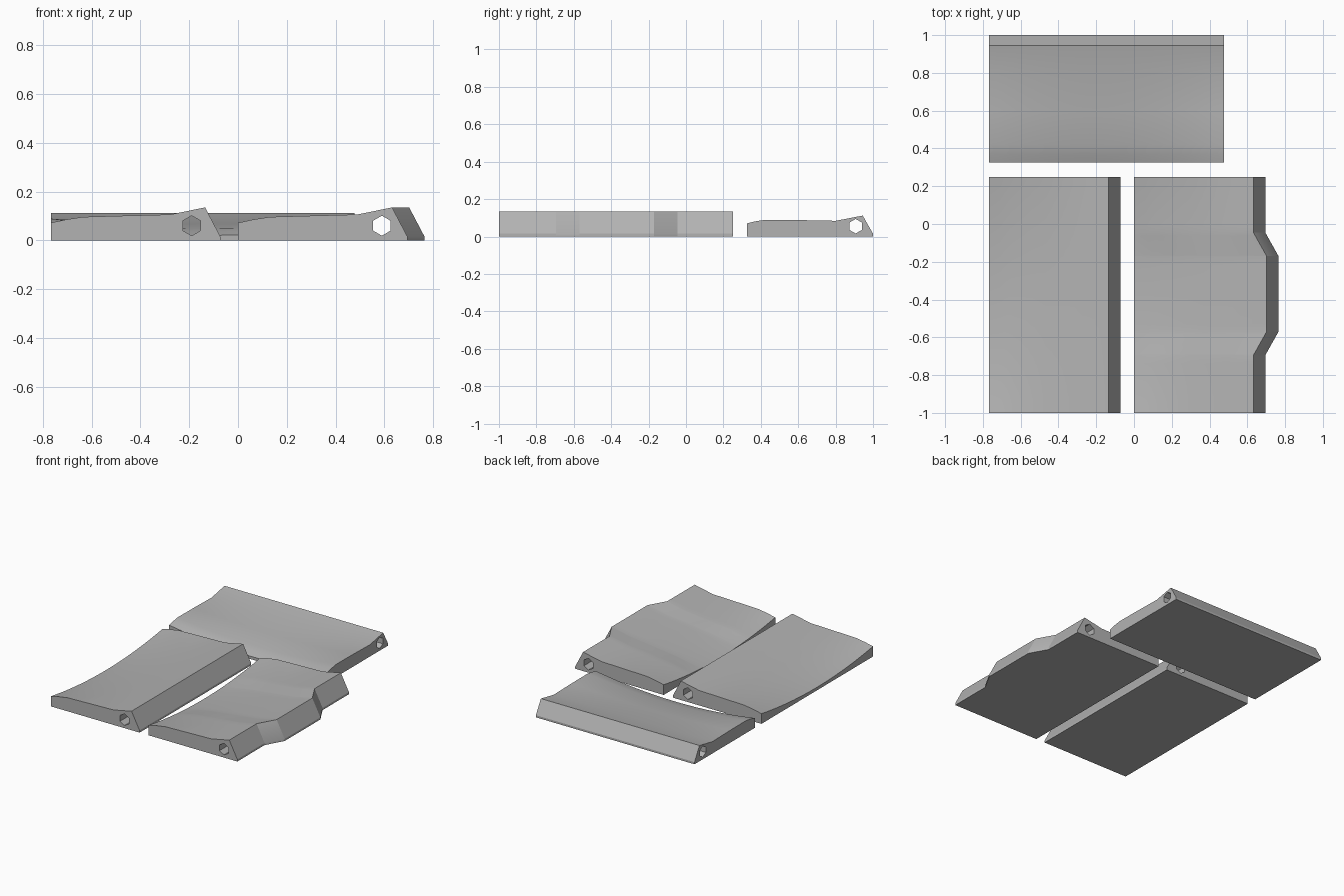
import bpy, bmesh, math

cube = bpy.data.objects.get("Cube")
if cube:
    bpy.data.objects.remove(cube, do_unlink=True)

grey = bpy.data.materials.new("plain grey")
grey.use_nodes = True
COLOR = (0.45, 0.45, 0.45, 1)
grey.diffuse_color = COLOR
grey.node_tree.nodes["Principled BSDF"].inputs["Base Color"].default_value = COLOR


def add_object(name, rings, place):
    """Skin a row of closed rings and cap both ends."""
    bm = bmesh.new()
    loops = [[bm.verts.new(place(*p)) for p in ring] for ring in rings]
    n = len(loops[0])
    for a, b in zip(loops, loops[1:]):
        for i in range(n):
            j = (i + 1) % n
            bm.faces.new((a[i], a[j], b[j], b[i]))
    bm.faces.new(loops[0])
    bm.faces.new(loops[-1])
    bmesh.ops.recalc_face_normals(bm, faces=bm.faces)
    mesh = bpy.data.meshes.new(name)
    bm.to_mesh(mesh)
    bm.free()
    mesh.materials.append(grey)
    ob = bpy.data.objects.new(name, mesh)
    bpy.context.collection.objects.link(ob)
    return ob


def bump(u):
    """Outward step of the bulged slab along its length."""
    d = abs(u + 0.37)
    return 0.07 * min(1, max(0, (0.325 - d) / 0.125))


def slab(name, top, u0, u1, hole, place, bulge=False):
    """Slab with a hollowed top, ridge, sloped rim and hexagonal bore."""
    low, crease = top[0][0], top[-3][0]
    stations = [u0 + (u1 - u0) * k / 24 for k in range(25)]
    if bulge:
        stations = sorted(stations + [-0.045, -0.17, -0.57, -0.695])
    rings = []
    for u in stations:
        t = 2 * (u - u0) / (u1 - u0) - 1
        shift = bump(u) if bulge else 0
        ring = []
        for v, z in top:
            fade = max(0, (crease - v) / (crease - low))
            sag = 0.05 * (1 - t * t) * fade
            # the low edge stays put, the rest of the profile slides out
            slide = shift * min(1, (v - low) / 0.1)
            ring.append((v + slide, u, z - sag))
        ring += [(ring[-1][0], u, 0), (low, u, 0)]
        rings.append(ring)
    ob = add_object(name, rings, place)

    # hexagonal bore through the whole length
    v0, z0, r = hole
    hexagon = [(v0 + r * math.sin(k * math.pi / 3), z0 + r * math.cos(k * math.pi / 3))
               for k in range(6)]
    cutter = add_object(name + "_cutter",
                        [[(v, u, z) for v, z in hexagon] for u in (u0 - 0.1, u1 + 0.1)], place)
    cutter.hide_render = True
    mod = ob.modifiers.new("bore", 'BOOLEAN')
    mod.object = cutter
    mod.operation = 'DIFFERENCE'
    mod.solver = 'EXACT'
    bpy.ops.object.select_all(action='DESELECT')
    ob.select_set(True)
    bpy.context.view_layer.objects.active = ob
    bpy.ops.object.modifier_apply(modifier=mod.name)
    bpy.data.objects.remove(cutter, do_unlink=True)
    bpy.ops.object.shade_smooth_by_angle(angle=math.radians(25))


def along_y(v, u, z):
    return (v, u, z)


def along_x(v, u, z):
    return (u, v, z)


# top outlines from the low edge over the ridge to the rim
side = [(0, 0.072), (0.06, 0.085), (0.13, 0.096), (0.3, 0.101), (0.49, 0.106),
        (0.632, 0.135), (0.695, 0.015)]
back = [(0.325, 0.07), (0.37, 0.081), (0.42, 0.089), (0.6, 0.088), (0.8, 0.084),
        (0.945, 0.112), (1.0, 0.015)]

slab("straight_slab", [(v - 0.767, z) for v, z in side], -1, 0.25,
     (-0.19, 0.06, 0.041), along_y)
slab("bulged_slab", side, -1, 0.25, (0.59, 0.06, 0.041), along_y, bulge=True)
slab("back_slab", back, -0.767, 0.477, (0.907, 0.055, 0.039), along_x)
